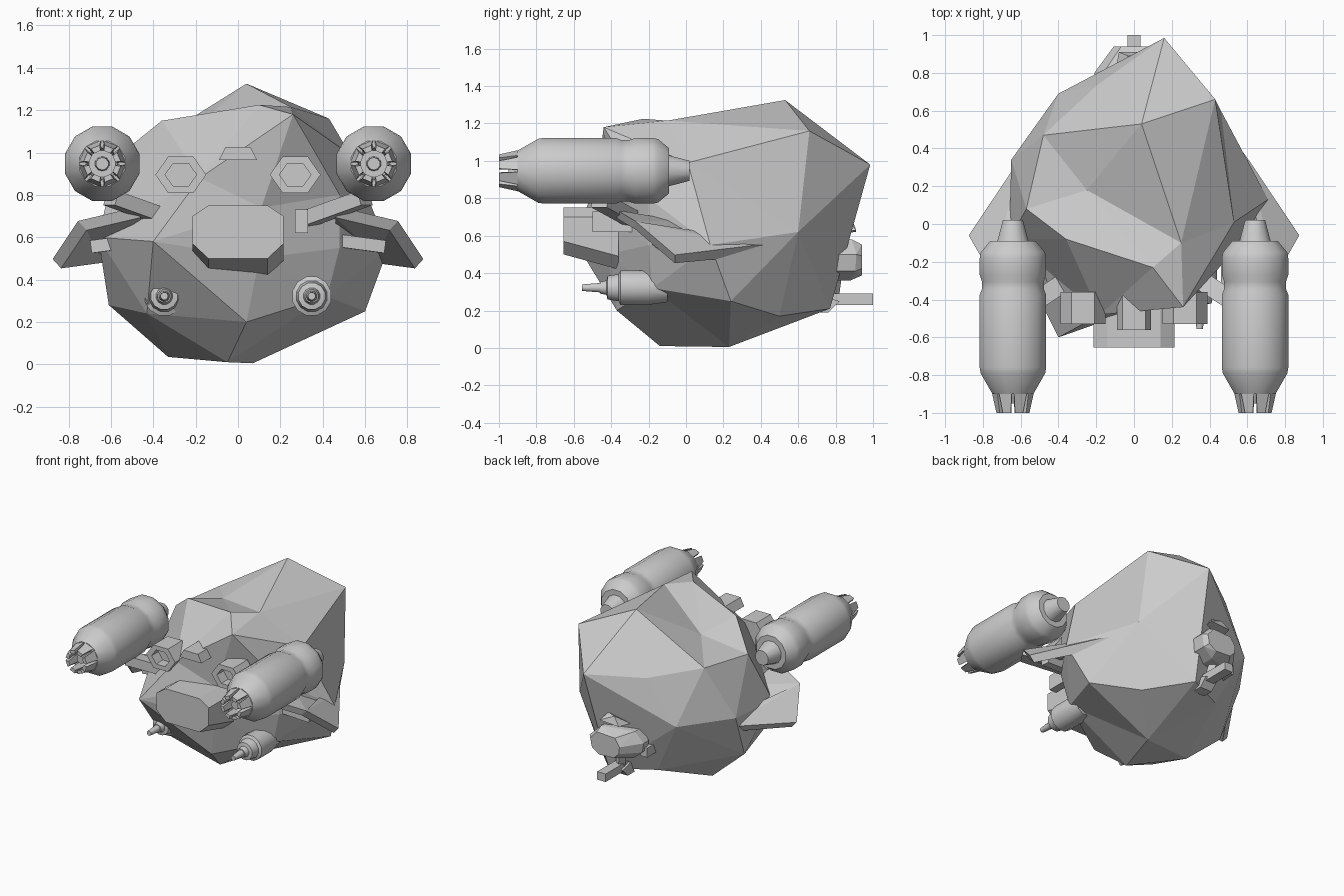
import bpy, bmesh, math
from mathutils import Vector

if "Cube" in bpy.data.objects:
    bpy.data.objects.remove(bpy.data.objects["Cube"])

grey = bpy.data.materials.new("stone_grey")
grey.diffuse_color = (0.6, 0.6, 0.6, 1)
grey.use_nodes = True
grey.node_tree.nodes["Principled BSDF"].inputs["Base Color"].default_value = grey.diffuse_color


def make(name, bm, smooth=False):
    bmesh.ops.recalc_face_normals(bm, faces=bm.faces[:])
    me = bpy.data.meshes.new(name)
    bm.to_mesh(me)
    bm.free()
    me.materials.append(grey)
    ob = bpy.data.objects.new(name, me)
    bpy.context.collection.objects.link(ob)
    if smooth:
        bpy.ops.object.select_all(action='DESELECT')
        ob.select_set(True)
        bpy.context.view_layer.objects.active = ob
        bpy.ops.object.shade_smooth_by_angle(angle=math.radians(35))
    return ob


def hull(name, pts):
    """Convex solid around a few points."""
    bm = bmesh.new()
    for p in pts:
        bm.verts.new(p)
    r = bmesh.ops.convex_hull(bm, input=bm.verts[:])
    bmesh.ops.delete(bm, geom=list({v for v in r["geom_interior"] if isinstance(v, bmesh.types.BMVert)}), context='VERTS')
    bmesh.ops.dissolve_limit(bm, angle_limit=0.02, verts=bm.verts[:], edges=bm.edges[:])
    return make(name, bm)


def box(name, x0, x1, y0, y1, z0, z1):
    return hull(name, [(x, y, z) for x in (x0, x1) for y in (y0, y1) for z in (z0, z1)])


def beam(name, a, b, w, h):
    """Square bar from a to b."""
    a, b = Vector(a), Vector(b)
    d = (b - a).normalized()
    s = d.cross(Vector((0, 0, 1))).normalized()
    u = s.cross(d)
    return hull(name, [p + s * w * i + u * h * j for p in (a, b) for i in (-.5, .5) for j in (-.5, .5)])


def lathe(name, cx, cz, prof, n=12):
    """Turned part along y; prof holds (y, radius)."""
    bm = bmesh.new()
    rings = []
    for y, r in prof:
        rings.append([bm.verts.new((cx + r * math.cos(math.tau * (i + .5) / n), y,
                                    cz + r * math.sin(math.tau * (i + .5) / n))) for i in range(n)])
    for a, b in zip(rings, rings[1:]):
        for i in range(n):
            j = (i + 1) % n
            bm.faces.new((a[i], a[j], b[j], b[i]))
    bm.faces.new(rings[0])
    bm.faces.new(rings[-1])
    return make(name, bm, True)


# Rock: corners joined by the hull of their directions, so dents survive
rock = [
    (.04, .53, 1.325), (.16, .985, .98), (.43, .66, 1.16), (-.19, .74, .95),
    (-.48, .47, 1.0), (-.25, .18, 1.08), (.25, -.10, 1.215), (-.36, -.08, 1.15),
    (.10, -.23, 1.225), (.26, -.44, 1.18), (-.57, .08, .98), (.53, .01, .99),
    (.71, .13, .55), (.46, .60, .62), (.60, .24, .25), (.35, .50, .17),
    (.07, .23, .005), (-.05, -.14, .01), (-.33, .16, .035), (-.61, .18, .28),
    (-.65, .34, .62), (-.66, -.08, .60), (-.40, .69, .62), (-.20, .62, .22),
    (.10, .77, .21), (-.40, -.60, .58), (.04, -.37, .20),
    (-.43, -.32, .24), (.42, -.18, .32), (.48, -.20, .55), (.11, -.42, .74),
    (-.18, -.48, .88), (.10, -.42, .50), (.48, -.20, .80),
]
centre = Vector((0, .12, .62))
bm = bmesh.new()
lookup = [(bm.verts.new((Vector(p) - centre).normalized()), p) for p in rock]
bmesh.ops.convex_hull(bm, input=bm.verts[:])
for v, p in lookup:
    v.co = p
make("rock_body", bm)

# Nose block with chamfered corners
face = [(.14, .75), (.215, .70), (.215, .57), (.14, .50)]
hull("nose_block", [(s * x, -.655, z) for x, z in face for s in (-1, 1)] +
     [(s * x, -.36, z - (.08 if z < .6 else 0)) for x, z in face for s in (-1, 1)])

# Brow plate between the eyes
hull("brow_plate", [(s * x, y, z) for s in (-1, 1) for y in (-.56, -.36)
                    for x, z in ((.09, .965), (.06, 1.025))])

for s, side in ((-1, "left"), (1, "right")):
    # Six-sided eye frame
    bm = bmesh.new()
    hexa = [(.12, 0), (.06, .085), (-.06, .085), (-.12, 0), (-.06, -.085), (.06, -.085)]
    loops = [[bm.verts.new((s * .27 + x * k, y, .895 + z * k)) for x, z in hexa]
             for k, y in ((1, -.36), (1, -.53), (.62, -.53), (.62, -.45))]
    for a, b in zip(loops, loops[1:]):
        for i in range(6):
            bm.faces.new((a[i], a[(i + 1) % 6], b[(i + 1) % 6], b[i]))
    bm.faces.new(loops[-1])
    bm.faces.new(loops[0])
    make(side + "_eye_frame", bm)

    # Large engine pod
    ex, ez = s * .641, .947
    lathe(side + "_engine_pod", ex, ez, [
        (.02, .055), (-.09, .085), (-.09, .125), (-.15, .176), (-.18, .182), (-.27, .182),
        (-.305, .170), (-.345, .170), (-.375, .182), (-.76, .182), (-.79, .177), (-.90, .112),
        (-.90, .075), (-.84, .065)], 12)
    lathe(side + "_engine_core", ex, ez, [(-.84, .035), (-.95, .03)], 10)
    # Claws round the pod mouth
    for k in range(8):
        t = math.tau * (k + .5) / 8
        hull(side + "_engine_claw", [
            (ex + r * math.cos(t + d), y, ez + r * math.sin(t + d))
            for y, r0, r1, w in ((-.89, .075, .112, .34), (-1.0, .062, .088, .26))
            for r in (r0, r1) for d in (-w, w)])

    # Strut holding the pod
    beam(side + "_pod_strut", (s * .60, -.46, .785), (s * .28, -.25, .67), .10, .07)
    if s > 0:
        box(side + "_strut_foot", .27, .33, -.50, -.2, .62, .73)

    # Bent wing: two thin panels meeting at a crease
    inner = [(.48, -.37, .715), (.735, -.27, .655), (.68, .13, .53), (.48, -.05, .66)]
    outer = [(.735, -.27, .655), (.855, -.06, .475), (.58, .35, .525), (.45, .52, .53), (.68, .13, .53)]
    for name, pts in (("_wing_inner", inner), ("_wing_outer", outer)):
        hull(side + name, [(s * (x + k * .02), y, z + k * .022) for x, y, z in pts for k in (-1, 1)])
    beam(side + "_wing_brace", (s * .43, -.16, .59), (s * .69, -.12, .555), .06, .06)

    # Small lower gun
    lathe(side + "_lower_gun", s * .348, .322, [
        (-.10, .08), (-.20, .095), (-.35, .095), (-.36, .075), (-.42, .065), (-.425, .04),
        (-.46, .032), (-.46, .026), (-.555, .018)], 12)

# Rear thruster cluster, leaning to one side
ring = [(-.21, .49), (-.15, .57), (.08, .58), (.16, .50), (.14, .41), (.05, .36), (-.14, .37), (-.2, .42)]
hull("rear_thruster", [(x, .74, z) for x, z in ring] +
     [(x, .80 + .3 * (x + .21), z) for x, z in ring] +
     [(.01 + (x + .03) * .65, .94, .47 + (z - .47) * .75) for x, z in ring])
hull("rear_cap", [(x, y, z) for x, y, z in (
    (-.10, .80, .61), (.08, .80, .61), (-.08, .91, .62), (.08, .91, .63), (-.03, .89, .68), (.04, .86, .68))])
box("rear_bar", -.035, .035, .72, 1.0, .23, .29)
hull("rear_bar_root", [(x, y, z) for x in (-.05, .05) for y, z in ((.68, .19), (.76, .19), (.82, .25), (.72, .28))])
box("rear_side_prong", -.225, -.17, .66, .78, .38, .45)
beam("rear_lower_link", (-.03, .80, .40), (0, .78, .25), .05, .05)
